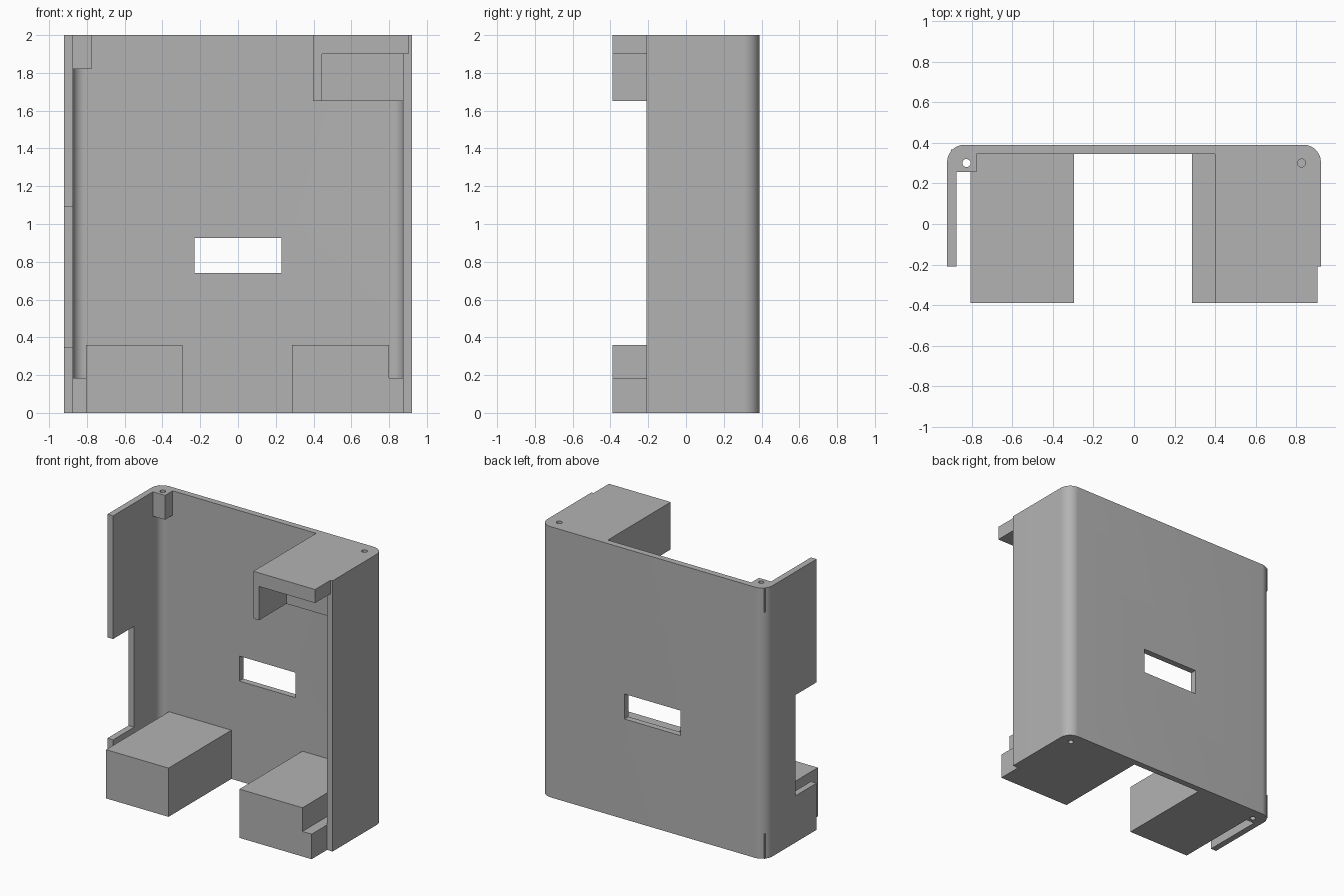
import bpy, bmesh, math
from mathutils import Vector

if "Cube" in bpy.data.objects:
    bpy.data.objects.remove(bpy.data.objects["Cube"], do_unlink=True)

grey = bpy.data.materials.new("plain grey")
grey.use_nodes = True
colour = (0.45, 0.45, 0.45, 1)
grey.diffuse_color = colour
grey.node_tree.nodes["Principled BSDF"].inputs["Base Color"].default_value = colour


def prism(name, outline, z0, z1):
    """Extrude a plan outline from z0 up to z1."""
    bm = bmesh.new()
    face = bm.faces.new([bm.verts.new((x, y, z0)) for x, y in outline])
    top = bmesh.ops.extrude_face_region(bm, geom=[face])["geom"]
    verts = [v for v in top if isinstance(v, bmesh.types.BMVert)]
    bmesh.ops.translate(bm, vec=Vector((0, 0, z1 - z0)), verts=verts)
    bmesh.ops.recalc_face_normals(bm, faces=bm.faces)
    mesh = bpy.data.meshes.new(name)
    bm.to_mesh(mesh)
    bm.free()
    mesh.materials.append(grey)
    obj = bpy.data.objects.new(name, mesh)
    bpy.context.collection.objects.link(obj)
    return obj


def box(name, x0, x1, y0, y1, z0, z1):
    return prism(name, [(x0, y0), (x1, y0), (x1, y1), (x0, y1)], z0, z1)


def arc(cx, cy, r, start, end, steps=14):
    angles = [math.radians(start + (end - start) * i / steps) for i in range(steps + 1)]
    return [(cx + r * math.cos(a), cy + r * math.sin(a)) for a in angles]


def combine(target, tool, operation):
    mod = target.modifiers.new(operation.lower(), "BOOLEAN")
    mod.operation = operation
    mod.solver = "EXACT"
    mod.object = tool
    bpy.context.view_layer.objects.active = target
    bpy.ops.object.modifier_apply(modifier=mod.name)
    bpy.data.objects.remove(tool, do_unlink=True)


# U-shaped shell: back plate and two side walls with rounded corners
W, B, F, H = 0.92, 0.39, -0.21, 2.0
wall, R, r = 0.046, 0.085, 0.06
half_outer = [(W, F)] + arc(W - R, B - R, R, 0, 90)
half_inner = arc(W - wall - r, B - wall - r, r, 90, 0) + [(W - wall, F)]
mirror = lambda pts: [(-x, y) for x, y in reversed(pts)]
shell = prism("enclosure_shell",
              half_outer + mirror(half_outer) + mirror(half_inner) + half_inner, 0, H)

# Window in the back plate and notch in the right wall
combine(shell, box("window", -0.23, 0.23, 0.2, 0.5, 0.74, 0.925), "DIFFERENCE")
combine(shell, box("notch", -1, -0.85, -0.4, 0.035, 0.345, 1.09), "DIFFERENCE")

inner = B - wall / 2
front = -0.39
parts = [
    # Corner screw posts
    ("upper_post", -0.9, -0.775, 0.255, inner, 1.82, H),
    ("lower_post", -0.9, -0.775, 0.255, inner, 0, 0.185),
    # Lower blocks, the left one with a step
    ("lower_right_block", -0.805, -0.295, front, inner, 0, 0.36),
    ("lower_left_block", 0.285, 0.8, front, inner, 0, 0.36),
    ("lower_left_step", 0.75, 0.875, front, inner, 0, 0.185),
    # Upper bracket: roof, cheek and solid rear
    ("bracket_roof", 0.398, 0.903, front, 0.35, 1.9, H),
    ("bracket_cheek", 0.398, 0.445, front, 0.35, 1.65, H),
    ("bracket_rear", 0.398, 0.9, -0.07, 0.35, 1.65, H),
]
for part in parts:
    combine(shell, box(*part), "UNION")

# Screw holes at the four corners
for x in (-0.825, 0.825):
    for z0, z1 in ((-0.1, 0.2), (1.8, 2.1)):
        hole = prism("screw_hole", arc(x, 0.3, 0.02, 0, 345, 23), z0, z1)
        combine(shell, hole, "DIFFERENCE")

bpy.ops.object.select_all(action="DESELECT")
shell.select_set(True)
bpy.context.view_layer.objects.active = shell
bpy.ops.object.shade_smooth_by_angle(angle=math.radians(30))
